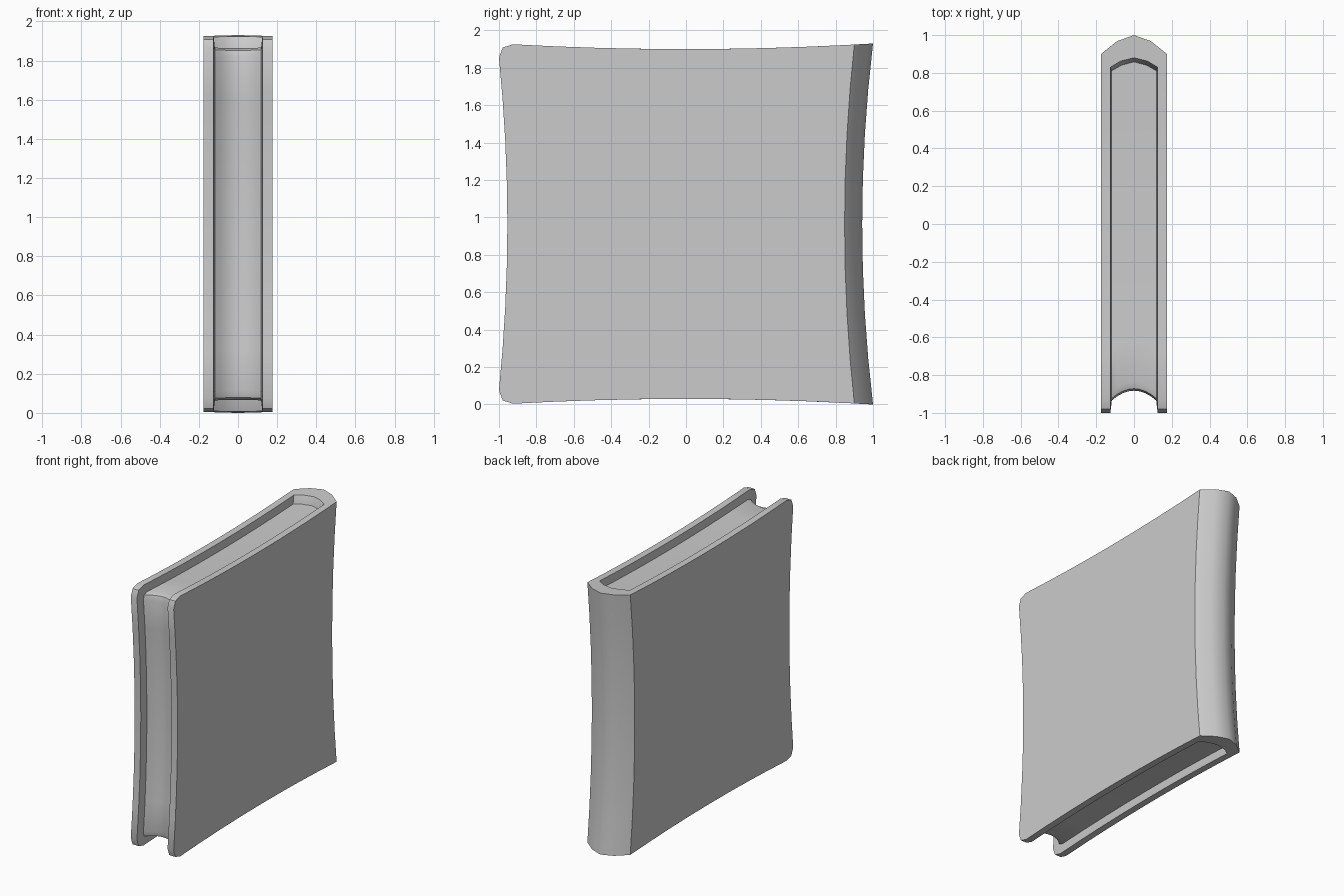
import bpy, bmesh

if "Cube" in bpy.data.objects:
    bpy.data.objects.remove(bpy.data.objects["Cube"])

H, N = 1.93, 8          # height, segments along each edge
ZC = H / 2


def warp(x, y, z):
    """Pinch all edges slightly inwards, like a pincushion."""
    half, amount = (0.885, 0.045) if y < 0 else (ZC, 0.058)
    k = max(0, 1 - ((z - ZC) / half) ** 2)
    return (x, y * (1 - amount * k), ZC + (z - ZC) * (1 - 0.031 * max(0, 1 - y * y)))


def lin(a, b, n=N):
    return [a + (b - a) * i / n for i in range(n + 1)]


def outline(yf, yb, z0, r):
    """Open side chain: bottom edge, rounded front corners, top edge."""
    c = 0.27 * r
    low = [(y, z0) for y in lin(yb, yf + r)] + [(yf + c, z0 + c)]
    front = [(yf, z) for z in lin(z0 + r, H - z0 - r)]
    return low + front + [(y, H - z) for y, z in reversed(low)]


def column(z0):
    return lin(z0, H - z0)


def put(bm, pts):
    return [bm.verts.new(warp(*p)) for p in pts]


def strip(bm, a, b, closed=False):
    for i in range(len(a) if closed else len(a) - 1):
        j = (i + 1) % len(a)
        bm.faces.new((a[i], a[j], b[j], b[i]))


def finish(bm, name, angle):
    bmesh.ops.remove_doubles(bm, verts=bm.verts, dist=1e-5)
    bmesh.ops.recalc_face_normals(bm, faces=bm.faces)
    me = bpy.data.meshes.new(name)
    bm.to_mesh(me)
    bm.free()
    ob = bpy.data.objects.new(name, me)
    bpy.context.collection.objects.link(ob)
    bpy.ops.object.select_all(action='DESELECT')
    ob.select_set(True)
    bpy.context.view_layer.objects.active = ob
    bpy.ops.object.shade_smooth_by_angle(angle=angle)


D = 0.065               # depth of the recess between boards and pages
# Spine arcs (x, y): outside, inner rim, inner wall
OUT = [(-.175, .9), (-.09, .968), (0, 1), (.09, .968), (.175, .9)]
RIM = [(-.125, .83), (-.07, .863), (0, .88), (.07, .863), (.125, .83)]
INN = [(-.117, .815), (-.065, .845), (0, .862), (.065, .845), (.117, .815)]

# Cover: two boards joined by the curved spine
bm = bmesh.new()
for s in (-1, 1):
    chains = []
    for x, yf, yb, z0, cap in ((.175, -1, .9, 0, True), (.125, -1, .83, 0, False),
                               (.117, -1 + D, .815, D, True)):
        v = put(bm, [(s * x, y, z) for y, z in outline(yf, yb, z0, .075)])
        chains.append(v)
        if cap:
            back = put(bm, [(s * x, yb, z) for z in column(z0)[-2:0:-1]])
            bm.faces.new(v + back)
    strip(bm, chains[0], chains[1])
    strip(bm, chains[1], chains[2])
for arc, z0 in ((OUT, 0), (INN, D)):
    rows = [put(bm, [(x, y, z) for x, y in arc]) for z in column(z0)]
    for a, b in zip(rows, rows[1:]):
        strip(bm, a, b)
for z, zin in ((0, D), (H, H - D)):
    o, r, i = (put(bm, [(x, y, h) for x, y in arc])
               for arc, h in ((OUT, z), (RIM, z), (INN, zin)))
    strip(bm, o, r)
    strip(bm, r, i)
finish(bm, "cover", 0.75)

# Page block with a hollow fore edge
bm = bmesh.new()
loops = []
for x in lin(-.121, .121):
    yf = -.94 + .055 * (1 - (x / .121) ** 2)
    loops.append(put(bm, [(x, y, z) for y, z in outline(yf, .87, .058, .05)]))
for a, b in zip(loops, loops[1:]):
    strip(bm, a, b, True)
bm.faces.new(loops[0])
bm.faces.new(loops[-1])
finish(bm, "pages", 0.85)
